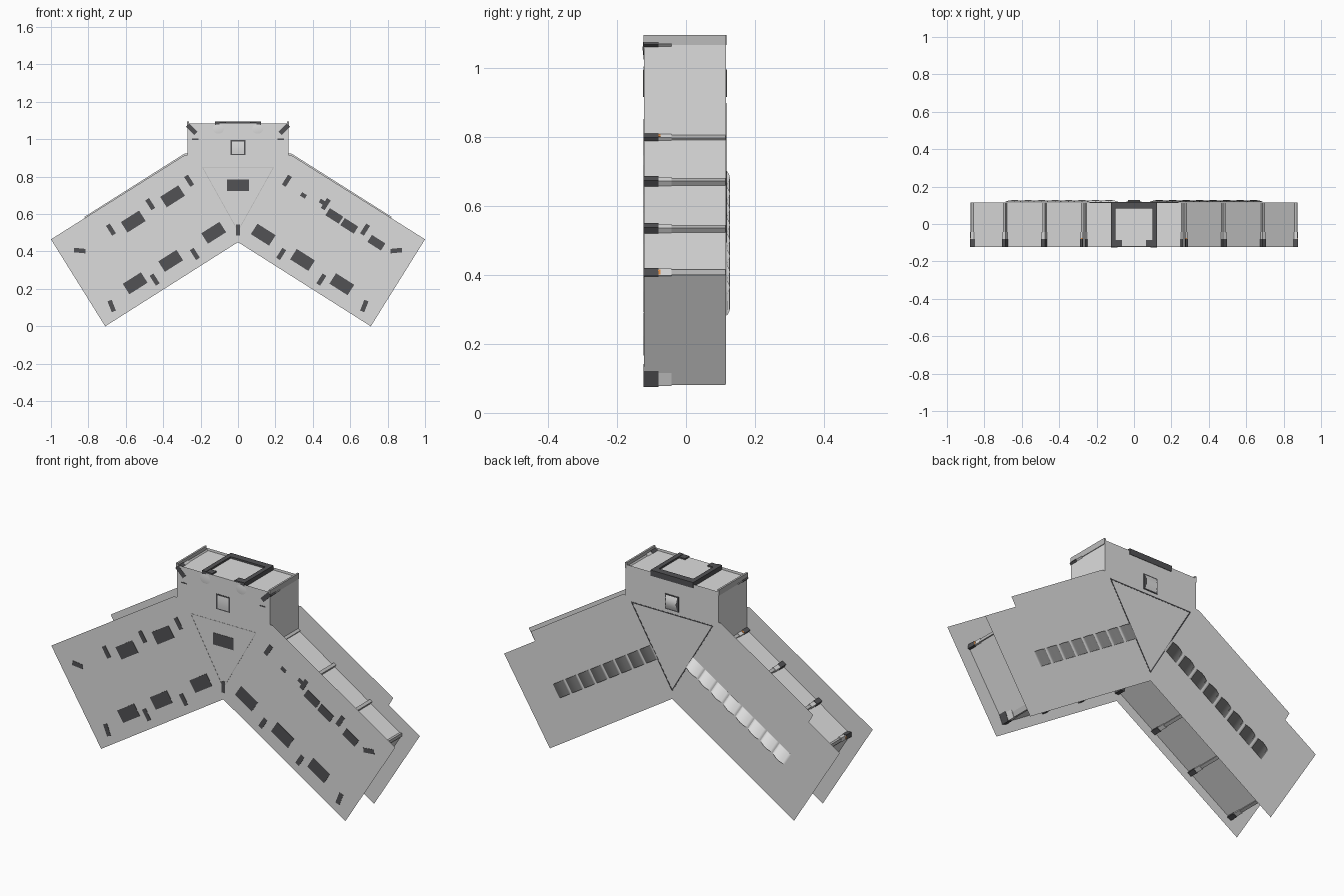
import bpy, bmesh, math
from mathutils import Vector

if "Cube" in bpy.data.objects:
    bpy.data.objects.remove(bpy.data.objects["Cube"])

FRONT, BACK = -0.122, 0.116


def material(name, r, g, b):
    m = bpy.data.materials.new(name)
    m.diffuse_color = (r, g, b, 1)
    m.use_nodes = True
    m.node_tree.nodes["Principled BSDF"].inputs["Base Color"].default_value = m.diffuse_color
    return m


GREY = material("light grey", 0.72, 0.72, 0.72)
DARK = material("dark grey", 0.085, 0.085, 0.09)
MID = material("mid grey", 0.5, 0.5, 0.5)
ORANGE = material("orange", 0.8, 0.28, 0.06)


def finish(name, bm, mat, smooth=False):
    me = bpy.data.meshes.new(name)
    bm.to_mesh(me)
    bm.free()
    ob = bpy.data.objects.new(name, me)
    bpy.context.collection.objects.link(ob)
    me.materials.append(mat)
    if smooth:
        for p in me.polygons:
            p.use_smooth = True
    return ob


def sheet(name, half, y, mat):
    """Flat outline in the xz plane, mirrored across x = 0."""
    pts = half + [(-x, z) for x, z in reversed(half) if x > 0]
    bm = bmesh.new()
    f = bm.faces.new([bm.verts.new((x, y, z)) for x, z in pts])
    f.normal_update()
    if f.normal.y * y < 0:
        f.normal_flip()
    return finish(name, bm, mat)


def add_box(bm, x, z, y0, y1, length, width, angle):
    """Box centred on (x, z), its length turned by angle in the xz plane."""
    c, s = math.cos(angle), math.sin(angle)
    rings = []
    for y in (y0, y1):
        rings.append([bm.verts.new((x + a * length / 2 * c - b * width / 2 * s, y,
                                    z + a * length / 2 * s + b * width / 2 * c))
                      for a, b in ((-1, -1), (1, -1), (1, 1), (-1, 1))])
    lo, hi = rings
    bm.faces.new(lo)
    bm.faces.new(hi[::-1])
    for i in range(4):
        j = (i + 1) % 4
        bm.faces.new((lo[j], lo[i], hi[i], hi[j]))


def boxes(name, items, mat):
    bm = bmesh.new()
    for it in items:
        add_box(bm, *it)
    bmesh.ops.recalc_face_normals(bm, faces=bm.faces)
    return finish(name, bm, mat)


WING = math.atan2(-0.45, 0.71)          # slope of the right wing

# large front and back plates
sheet("front_plate", [(0, 0.45), (0.71, 0), (1, 0.465), (0.285, 0.915),
                      (0.27, 0.915), (0.27, 1.085)], FRONT, GREY)
sheet("back_plate", [(0, 0.45), (0.71, 0), (0.976, 0.427), (0.796, 0.541),
                     (0.821, 0.585), (0.285, 0.924), (0.27, 0.924), (0.27, 1.085)], BACK, GREY)

# walls between the plates, set in from the plate edges
bm = bmesh.new()
path = [(0, 0.51), (0.67, 0.085), (0.872, 0.405), (0.27, 0.795), (0.27, 1.072), (0, 1.072)]
for s in (1, -1):
    for (x0, z0), (x1, z1) in zip(path, path[1:]):
        vs = [bm.verts.new(p) for p in ((s * x0, FRONT, z0), (s * x1, FRONT, z1),
                                        (s * x1, BACK, z1), (s * x0, BACK, z0))]
        bm.faces.new(vs if s > 0 else vs[::-1])
finish("walls", bm, GREY)

# wall posts: dark foot, lighter collar, thin rail
upper = [(0.272, 0.795), (0.48, 0.67), (0.69, 0.534)]
lower = [(0.22, 0.37), (0.435, 0.233)]
posts = [(x, z, WING + math.pi / 2) for x, z in upper + lower]
posts += [(0.866, 0.407, 0.1), (0.668, 0.09, 1.2), (0.262, 1.068, math.pi / 4)]
feet, collars, rails, lamps = [], [], [], []
for s in (1, -1):
    for i, (x, z, a) in enumerate(posts):
        inward = -1 if i < 3 or i in (5, 7) else 1
        ang = a if s > 0 else math.pi - a

        def at(d):
            return s * (x + inward * d * math.cos(a)), z + inward * d * math.sin(a)
        feet.append((*at(0.02), FRONT - 0.0015, -0.08, 0.062, 0.024, ang))
        collars.append((*at(0.014), -0.08, -0.042, 0.046, 0.021, ang))
        rails.append((*at(0.01), -0.042, BACK - 0.001, 0.034, 0.016, ang))
        if i in (0, 5):
            lamps.append((*at(0.014), -0.081, -0.074, 0.05, 0.015, ang))
feet.append((0, 0.515, FRONT - 0.0015, -0.08, 0.02, 0.06, 0))
rails.append((0, 0.515, -0.08, BACK - 0.001, 0.015, 0.04, 0))
boxes("post_feet", feet, DARK)
boxes("post_collars", collars, GREY)
boxes("post_rails", rails, MID)
boxes("post_lamps", lamps, ORANGE)

# dark inset panels on the front
panels = [(0, 0.755, 0.12, 0.062, 0)]
for x, z in ((-0.56, 0.56), (-0.35, 0.695), (-0.13, 0.5), (-0.36, 0.35), (-0.55, 0.23)):
    panels.append((x, z, 0.115, 0.066, -WING))
for x, z in ((0.135, 0.49), (0.345, 0.355), (0.555, 0.225)):
    panels.append((x, z, 0.115, 0.066, WING))
for x, z in ((0.515, 0.59), (0.595, 0.537), (0.74, 0.447)):
    panels.append((x, z, 0.085, 0.045, WING))
for x, z in ((0.35, 0.70), (0.45, 0.665)):
    panels.append((x, z, 0.03, 0.022, WING))
boxes("front_panels", [(x, z, FRONT - 0.0015, FRONT + 0.001, l, w, a)
                       for x, z, l, w, a in panels], DARK)


# triangular seams round the hub
def seam(name, hw, ztop, zlow, y0, y1, w, mat):
    side = math.hypot(hw, ztop - zlow)
    a = math.atan2(ztop - zlow, hw)
    mz = (ztop + zlow) / 2
    boxes(name, [(0, ztop, y0, y1, 2 * hw, w, 0), (hw / 2, mz, y0, y1, side, w, a),
                 (-hw / 2, mz, y0, y1, side, w, math.pi - a)], mat)


seam("front_hub_seam", 0.19, 0.85, 0.51, FRONT - 0.0008, FRONT, 0.003, MID)
seam("back_hub_seam", 0.235, 0.895, 0.495, BACK, BACK + 0.001, 0.006, DARK)

# rows of rounded louvres on the back
bm = bmesh.new()
N, STEPS = 8, 8
for s in (1, -1):
    p0, p1 = Vector((0.1, 0.672)), Vector((0.675, 0.31))
    d = (p1 - p0) / N
    side = Vector((-d.y, d.x)).normalized() * 0.037
    for i in range(N):
        rows = []
        for k in range(STEPS + 1):
            t = k / STEPS
            c = p0 + d * (i + 0.03 + 0.94 * t)
            y = BACK + 0.001 + 0.010 * math.sin(math.pi * t)
            rows.append([bm.verts.new((s * q.x, y, q.y)) for q in (c + side, c - side)])
        for a, b in zip(rows, rows[1:]):
            bm.faces.new((a[0], a[1], b[1], b[0]))
        for e in (0, 1):
            bm.faces.new([r[e] for r in rows])
bm.normal_update()
for f in bm.faces:
    if len(f.verts) == 4 and f.normal.y < 0:
        f.normal_flip()
finish("back_louvres", bm, GREY, True)

# small square windows on the top arm, front and back
boxes("window_frames", [(0, 0.955, FRONT - 0.002, FRONT, 0.08, 0.08, 0),
                        (0, 0.955, BACK, BACK + 0.003, 0.08, 0.08, 0)], DARK)
bm = bmesh.new()
for y, o in ((FRONT - 0.0025, -0.002), (BACK + 0.003, 0.008)):
    rows = []
    for k in range(9):
        t = k / 8
        rows.append([bm.verts.new((x, y + o * math.sin(math.pi * t), 0.921 + 0.068 * t))
                     for x in (-0.032, 0.032)])
    for a, b in zip(rows, rows[1:]):
        q = (a[0], a[1], b[1], b[0])
        bm.faces.new(q if o < 0 else q[::-1])
finish("window_panes", bm, GREY, True)

# doorway on the top end of the arm
frame = [(s * 0.112, 1.08, FRONT - 0.001, BACK + 0.002, 0.024, 0.03, 0) for s in (1, -1)]
frame += [(0, 1.08, 0.082, BACK + 0.002, 0.246, 0.03, 0)]
frame += [(s * 0.085, 1.08, FRONT + 0.001, -0.085, 0.04, 0.026, 0) for s in (1, -1)]
boxes("door_frame", frame, DARK)
boxes("door", [(0, 1.077, FRONT + 0.002, 0.083, 0.2, 0.018, 0)], GREY)

# pale fluted lamps beside the doorway
bm = bmesh.new()
for s in (1, -1):
    ring = [bm.verts.new((s * 0.105 + 0.03 * math.cos(a), FRONT - 0.001,
                          1.055 + 0.025 * math.sin(a)))
            for a in [math.tau * k / 16 for k in range(16)]]
    tip = bm.verts.new((s * 0.105, FRONT - 0.004, 1.055))
    for i in range(16):
        bm.faces.new((ring[i], ring[(i + 1) % 16], tip))
finish("door_lamps", bm, GREY, True)

# short dark clips near the top arm edges
boxes("arm_clips", [(s * 0.228, 1.0, FRONT - 0.001, FRONT, 0.035, 0.006, 0) for s in (1, -1)], DARK)
boxes("arm_corner_caps", [(s * 0.268, 1.08, FRONT - 0.001, BACK, 0.01, 0.03, 0)
                          for s in (1, -1)], MID)
